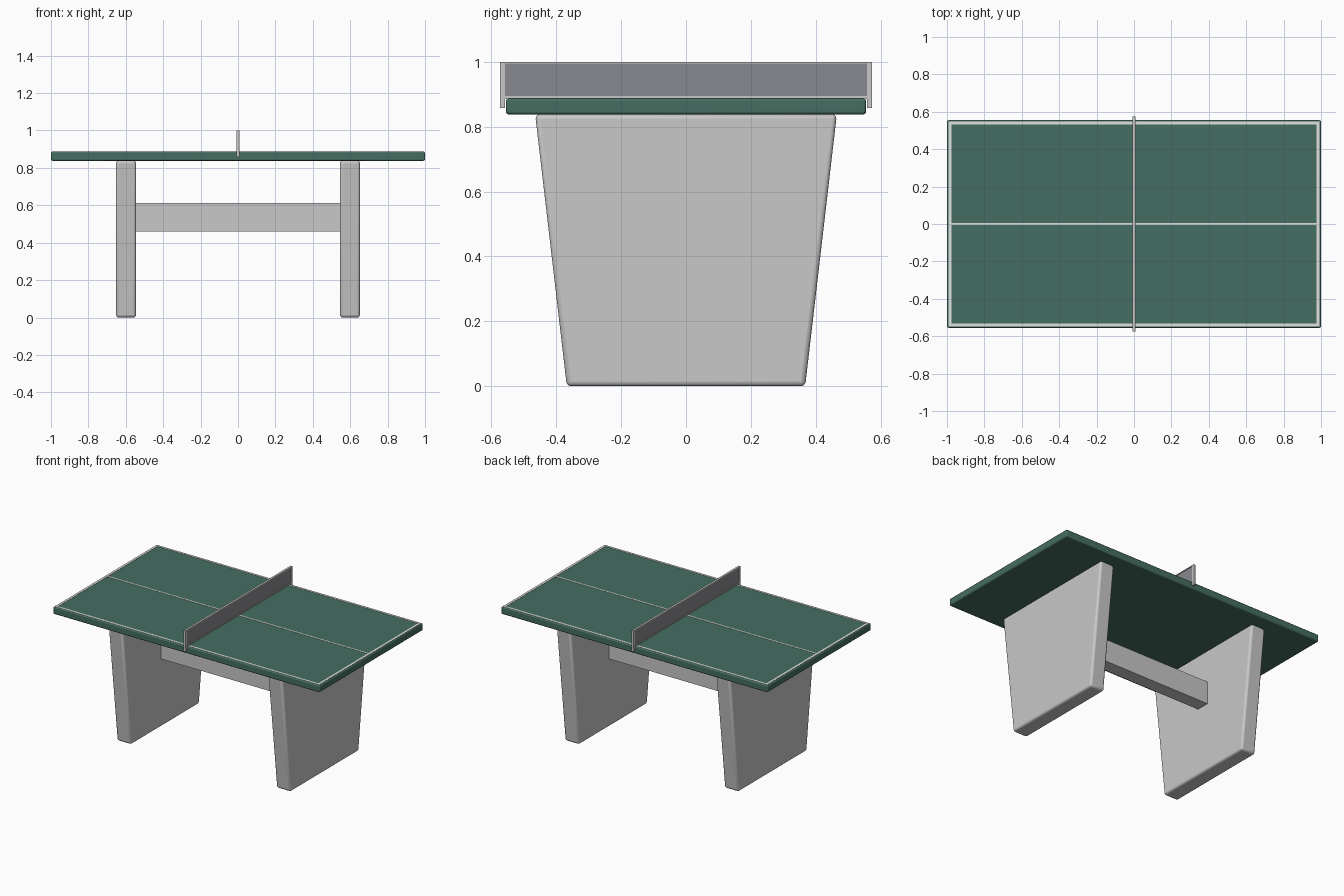
import bpy
import bmesh

cube = bpy.data.objects.get("Cube")
if cube:
    bpy.data.objects.remove(cube, do_unlink=True)


def make_material(name, rgb):
    mat = bpy.data.materials.new(name)
    mat.use_nodes = True
    mat.diffuse_color = (*rgb, 1)
    mat.node_tree.nodes["Principled BSDF"].inputs["Base Color"].default_value = (*rgb, 1)
    return mat


concrete = make_material("light concrete", (0.58, 0.58, 0.58))
green = make_material("table green", (0.06, 0.155, 0.12))
white = make_material("line white", (0.75, 0.75, 0.75))
net_grey = make_material("net grey", (0.25, 0.255, 0.28))


def box(name, low, high, mat, bevel=0, taper=1):
    """Box between two corners; taper scales the bottom face along y."""
    bm = bmesh.new()
    bmesh.ops.create_cube(bm, size=1)
    for v in bm.verts:
        bottom = v.co.z < 0
        for i in range(3):
            v.co[i] = low[i] + (v.co[i] + 0.5) * (high[i] - low[i])
        if bottom:
            v.co.y *= taper
    mesh = bpy.data.meshes.new(name)
    bm.to_mesh(mesh)
    bm.free()
    mesh.materials.append(mat)
    obj = bpy.data.objects.new(name, mesh)
    bpy.context.collection.objects.link(obj)
    if bevel:
        mod = obj.modifiers.new("rounded edges", "BEVEL")
        mod.width = bevel
        mod.segments = 3
        bpy.ops.object.select_all(action="DESELECT")
        obj.select_set(True)
        bpy.context.view_layer.objects.active = obj
        bpy.ops.object.shade_smooth_by_angle()
    return obj


# Tabletop
TOP = 0.887
box("tabletop", (-1, -0.555, 0.838), (1, 0.555, TOP), green, bevel=0.008)

# Painted lines: end lines, side lines and the centre line
LINE = TOP + 0.0015
for side, s in (("left", 1), ("right", -1)):
    x = sorted((s * 0.977, s * 0.992))
    box(side + "_end_line", (x[0], -0.547, TOP - 0.002), (x[1], 0.547, LINE), white)
for side, s in (("back", 1), ("front", -1)):
    y = sorted((s * 0.533, s * 0.547))
    box(side + "_side_line", (-0.977, y[0], TOP - 0.002), (0.977, y[1], LINE), white)
box("centre_line", (-0.977, -0.005, TOP - 0.002), (0.977, 0.005, LINE), white)

# Tapered slab legs
for side, s in (("left", 1), ("right", -1)):
    x = sorted((s * 0.545, s * 0.652))
    box(side + "_leg", (x[0], -0.465, 0), (x[1], 0.465, 0.838), concrete,
        bevel=0.014, taper=0.79)

# Beam between the legs
box("cross_beam", (-0.56, -0.045, 0.46), (0.56, 0.045, 0.613), concrete)

# Net with its posts and rails
box("net_panel", (-0.003, -0.56, 0.893), (0.003, 0.56, 0.996), net_grey)
box("net_top_rail", (-0.007, -0.56, 0.994), (0.007, 0.56, 1), concrete)
box("net_bottom_rail", (-0.007, -0.56, 0.886), (0.007, 0.56, 0.894), concrete)
for side, s in (("back", 1), ("front", -1)):
    y = sorted((s * 0.558, s * 0.574))
    box(side + "_net_post", (-0.007, y[0], 0.858), (0.007, y[1], 1), concrete)
